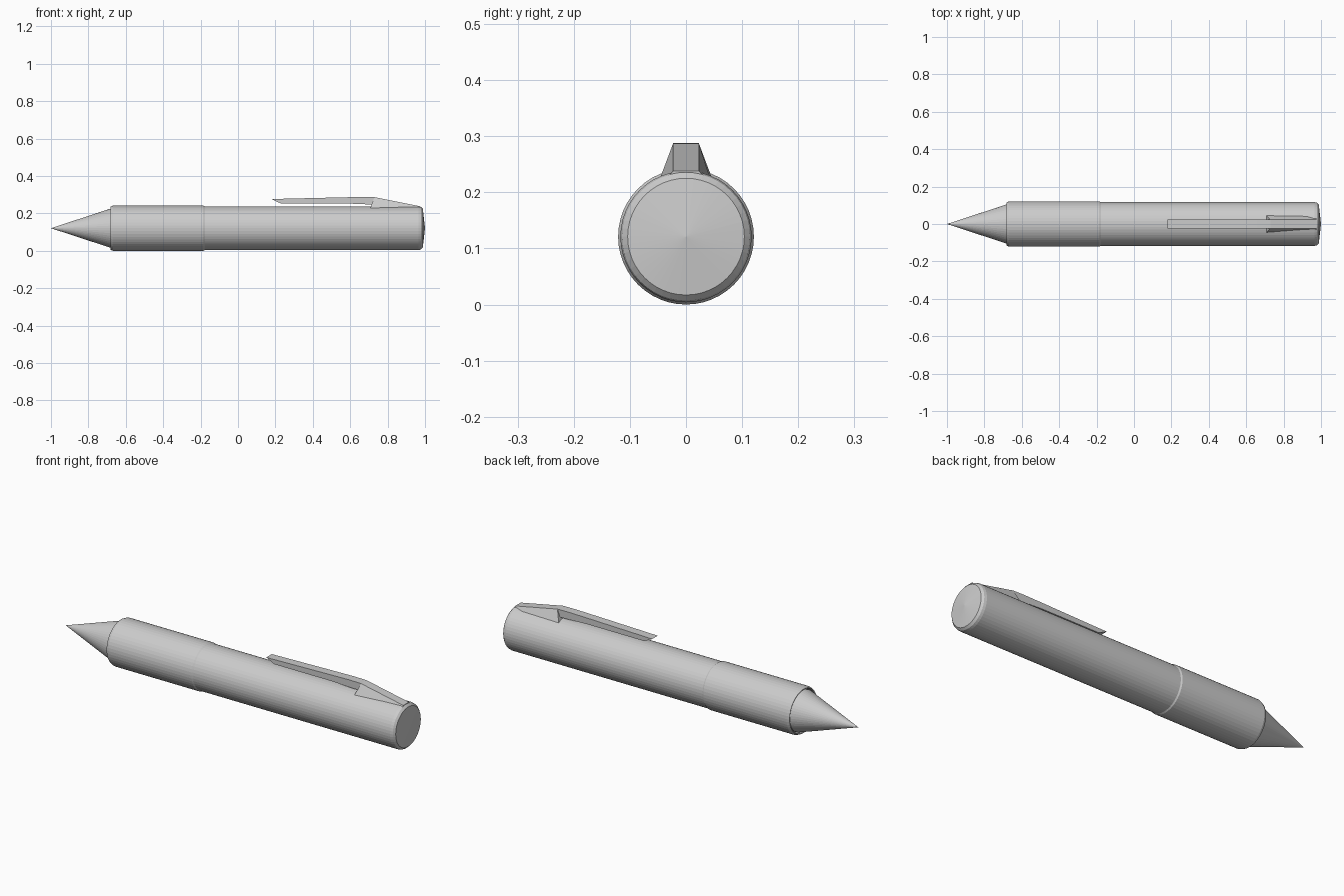
import bpy, bmesh, math

if "Cube" in bpy.data.objects:
    bpy.data.objects.remove(bpy.data.objects["Cube"])

AXIS_Z = 0.121
SIDES = 48


def make_object(name, bm):
    bmesh.ops.remove_doubles(bm, verts=bm.verts, dist=1e-5)
    bmesh.ops.recalc_face_normals(bm, faces=bm.faces)
    mesh = bpy.data.meshes.new(name)
    bm.to_mesh(mesh)
    bm.free()
    ob = bpy.data.objects.new(name, mesh)
    bpy.context.collection.objects.link(ob)
    return ob


def revolve(name, profile):
    """Spin (x, radius) points around the pen axis."""
    bm = bmesh.new()
    rings = []
    for x, r in profile:
        angles = [2 * math.pi * i / SIDES for i in range(SIDES)]
        if r == 0:
            rings.append([bm.verts.new((x, 0, AXIS_Z))] * SIDES)
        else:
            rings.append([bm.verts.new((x, r * math.cos(a), AXIS_Z + r * math.sin(a)))
                          for a in angles])
    for a, b in zip(rings, rings[1:]):
        for i in range(SIDES):
            j = (i + 1) % SIDES
            corners = list(dict.fromkeys((a[i], a[j], b[j], b[i])))
            bm.faces.new(corners)
    return make_object(name, bm)


def prism(name, profile):
    """Side outline of (x, z, half width) points, mirrored across y = 0."""
    bm = bmesh.new()
    left = [bm.verts.new((x, -w, z)) for x, z, w in profile]
    right = [bm.verts.new((x, w, z)) for x, z, w in profile]
    bm.faces.new(left)
    bm.faces.new(right[::-1])
    for i in range(len(profile)):
        j = (i + 1) % len(profile)
        bm.faces.new((left[i], right[i], right[j], left[j]))
    return make_object(name, bm)


# Writing tip, seated in the recess of the grip
revolve("tip", [(-1.0, 0), (-0.68, 0.105), (-0.655, 0.105), (-0.655, 0)])

# Grip with chamfered rim and front recess
revolve("grip", [(-0.655, 0), (-0.655, 0.110), (-0.68, 0.110), (-0.682, 0.115),
                 (-0.668, 0.121), (-0.185, 0.121), (-0.178, 0.117), (-0.178, 0)])

# Barrel with chamfered, slightly domed end
revolve("barrel", [(-0.19, 0), (-0.19, 0.117), (0.965, 0.117), (0.978, 0.114),
                   (0.988, 0.104), (1.0, 0)])

# Clip bar
W = 0.023
prism("clip_bar", [(0.18, 0.277, W), (0.227, 0.254, W), (0.56, 0.254, W),
                   (0.68, 0.249, W), (0.75, 0.249, W), (0.75, 0.283, W),
                   (0.73, 0.287, W), (0.66, 0.288, W), (0.56, 0.286, W)])

# Flared clip mount
prism("clip_mount", [(0.706, 0.226, 0.046), (0.73, 0.287, W),
                     (0.975, 0.238, W), (0.975, 0.215, 0.046)])
